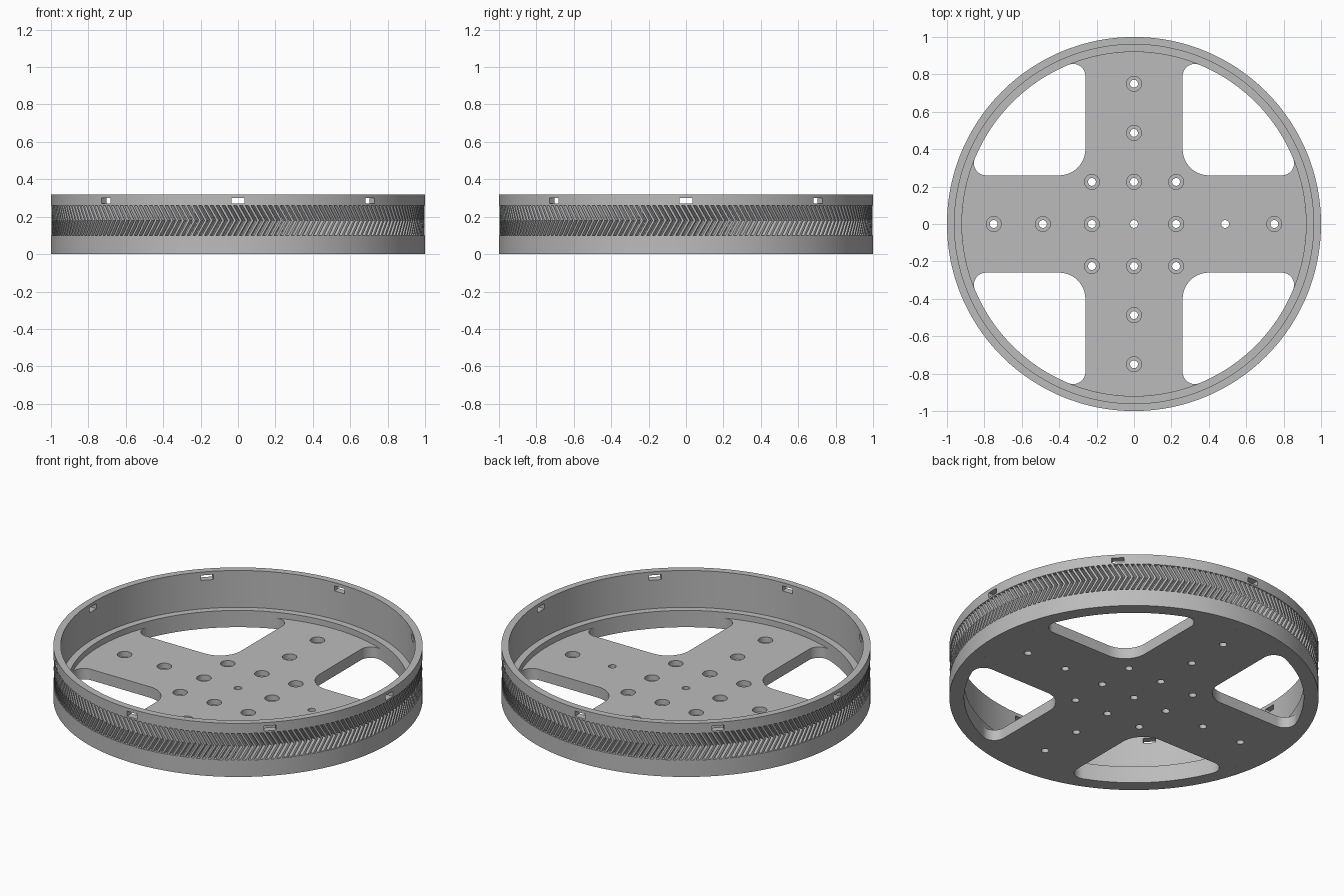
import bpy
import bmesh
from math import pi, sin, cos, atan2, sqrt, radians
from mathutils import Matrix

cube = bpy.data.objects.get("Cube")
if cube:
    bpy.data.objects.remove(cube, do_unlink=True)

GREY = (0.5, 0.5, 0.5, 1)
mat = bpy.data.materials.new("plain grey")
mat.use_nodes = True
mat.diffuse_color = GREY
mat.node_tree.nodes["Principled BSDF"].inputs["Base Color"].default_value = GREY

HEIGHT, FLOOR = 0.32, 0.065
INNER, WALL = 0.92, 0.96
GEAR_LOW, GEAR_HIGH = 0.10, 0.26
ROOT, CREST = 0.974, 0.998
SEGMENTS, TEETH = 192, 200


def make_object(name, bm):
    bmesh.ops.recalc_face_normals(bm, faces=bm.faces)
    mesh = bpy.data.meshes.new(name)
    bm.to_mesh(mesh)
    bm.free()
    mesh.materials.append(mat)
    obj = bpy.data.objects.new(name, mesh)
    bpy.context.collection.objects.link(obj)
    return obj


def activate(obj):
    bpy.ops.object.select_all(action="DESELECT")
    obj.select_set(True)
    bpy.context.view_layer.objects.active = obj


def cut(obj, cutter):
    cutter.hide_render = True
    activate(obj)
    mod = obj.modifiers.new("cut", "BOOLEAN")
    mod.operation, mod.solver, mod.object = "DIFFERENCE", "EXACT", cutter
    bpy.ops.object.modifier_apply(modifier=mod.name)
    bpy.data.objects.remove(cutter, do_unlink=True)


def smooth(obj):
    activate(obj)
    bpy.ops.object.shade_smooth_by_angle(angle=radians(30))


def arc(cx, cy, r, start, end, steps):
    angles = [start + (end - start) * i / steps for i in range(steps + 1)]
    return [(cx + r * cos(a), cy + r * sin(a)) for a in angles]


def cylinders(name, spots, radius, low, high):
    bm = bmesh.new()
    for x, y in spots:
        bmesh.ops.create_cone(bm, cap_ends=True, segments=24, radius1=radius, radius2=radius,
                              depth=high - low, matrix=Matrix.Translation((x, y, (low + high) / 2)))
    return make_object(name, bm)


# Rim: a turned profile with a ledge inside and a groove for the teeth
profile = [(INNER, 0), (1, 0), (1, GEAR_LOW), (ROOT, GEAR_LOW), (ROOT, GEAR_HIGH), (1, GEAR_HIGH),
           (1, HEIGHT), (WALL, HEIGHT), (WALL, GEAR_LOW), (INNER, GEAR_LOW)]
bm = bmesh.new()
rings = []
for i in range(SEGMENTS):
    a = 2 * pi * i / SEGMENTS
    rings.append([bm.verts.new((r * cos(a), r * sin(a), z)) for r, z in profile])
for i, ring in enumerate(rings):
    after = rings[(i + 1) % SEGMENTS]
    for j in range(len(profile)):
        k = (j + 1) % len(profile)
        bm.faces.new((ring[j], after[j], after[k], ring[k]))
rim = make_object("rim", bm)

# Eight small slots through the upper wall
bm = bmesh.new()
for i in range(8):
    place = (Matrix.Rotation(i * pi / 4, 4, "Z") @ Matrix.Translation((0.98, 0, 0.285))
             @ Matrix.Diagonal((0.12, 0.068, 0.03, 1)))
    bmesh.ops.create_cube(bm, size=1, matrix=place)
cut(rim, make_object("slot_cutter", bm))
smooth(rim)

# Herringbone teeth: one chevron prism per tooth
pitch = 2 * pi / TEETH
levels = [(GEAR_LOW, 0), ((GEAR_LOW + GEAR_HIGH) / 2, 0.046), (GEAR_HIGH, 0)]
section = [(ROOT - 0.004, -0.45), (CREST, -0.2), (CREST, 0.2), (ROOT - 0.004, 0.45)]
bm = bmesh.new()
for i in range(TEETH):
    rows = []
    for z, shift in levels:
        angles = [(r, pitch * (i + w) + shift) for r, w in section]
        rows.append([bm.verts.new((r * cos(a), r * sin(a), z)) for r, a in angles])
    for low, high in zip(rows, rows[1:]):
        for j in range(4):
            k = (j + 1) % 4
            bm.faces.new((low[j], low[k], high[k], high[j]))
    bm.faces.new(rows[0][::-1])
    bm.faces.new(rows[-1])
make_object("herringbone_teeth", bm)

# Cross-shaped floor with rounded corners between its four arms
HALF, BIG, SMALL = 0.26, 0.14, 0.065
near = HALF + SMALL
far = sqrt((INNER - SMALL) ** 2 - near ** 2)
tip = atan2(near, far)
quarter = arc(0, 0, INNER, -tip, tip, 22)
quarter += arc(far, near, SMALL, tip, -pi / 2, 12)[1:]
quarter += arc(HALF + BIG, HALF + BIG, BIG, 1.5 * pi, pi, 12)
quarter += arc(near, far, SMALL, pi, pi / 2 - tip, 12)[:-1]
bm = bmesh.new()
outline = []
for q in range(4):
    turn = Matrix.Rotation(q * pi / 2, 3, "Z")
    outline += [bm.verts.new(turn @ Matrix.Identity(3) @ bm_point)
                for bm_point in [Matrix.Translation((x, y, 0)).translation for x, y in quarter]]
base = bm.faces.new(outline)
raised = bmesh.ops.extrude_face_region(bm, geom=[base], use_keep_orig=True)
top_verts = [g for g in raised["geom"] if isinstance(g, bmesh.types.BMVert)]
bmesh.ops.translate(bm, verts=top_verts, vec=(0, 0, FLOOR))
floor = make_object("cross_floor", bm)

# Screw holes: all go through, most have a wide recess on top
grid = (-0.225, 0, 0.225)
holes = [(x, y) for x in grid for y in grid]
for d in (0.487, 0.75):
    holes += [(d, 0), (-d, 0), (0, d), (0, -d)]
plain = [(0, 0), (0.487, 0)]
cut(floor, cylinders("hole_cutter", holes, 0.021, -0.1, 0.2))
recessed = [h for h in holes if h not in plain]
cut(floor, cylinders("recess_cutter", recessed, 0.04, 0.033, 0.2))
smooth(floor)
